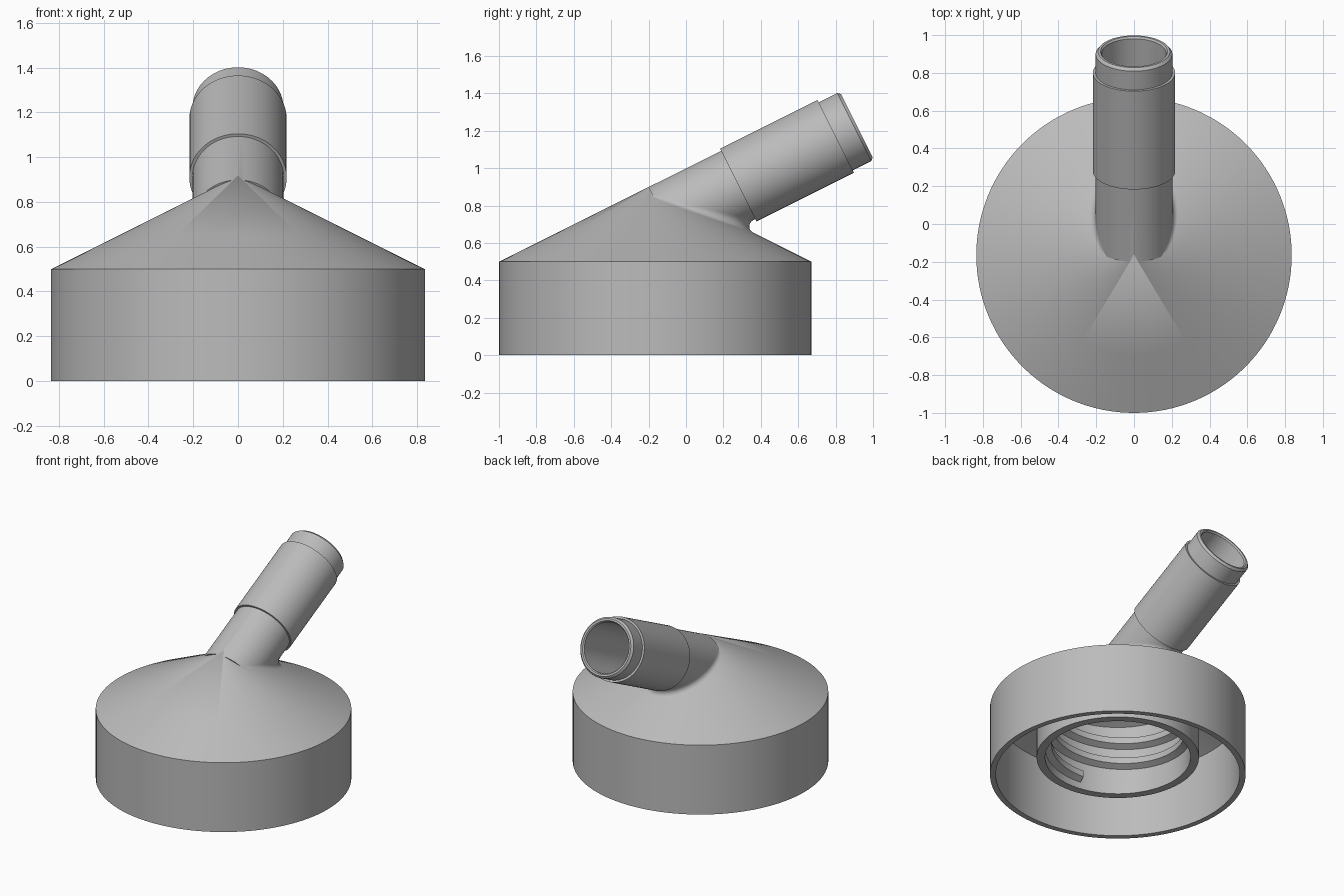
import bpy, bmesh, math
from mathutils import Matrix, Vector

if "Cube" in bpy.data.objects:
    bpy.data.objects.remove(bpy.data.objects["Cube"], do_unlink=True)

grey = bpy.data.materials.new("plain grey")
grey.use_nodes = True
grey.diffuse_color = (0.5, 0.5, 0.5, 1)
grey.node_tree.nodes["Principled BSDF"].inputs["Base Color"].default_value = grey.diffuse_color

STEPS = 128
AXIS_Y = -0.165                      # vertical axis of the cap
APEX = 0.9175                        # cone: z = APEX - r / 2
base = Matrix.Translation((0, AXIS_Y, 0))
spout = Matrix.Translation((0, 0.28, 0.91)) @ Matrix.Rotation(-math.atan2(2, 1), 4, "X")


def finish(bm, name):
    bmesh.ops.recalc_face_normals(bm, faces=bm.faces)
    mesh = bpy.data.meshes.new(name)
    bm.to_mesh(mesh)
    bm.free()
    mesh.materials.append(grey)
    obj = bpy.data.objects.new(name, mesh)
    bpy.context.collection.objects.link(obj)
    return obj


def lathe(name, profile, matrix, closed=False):
    """Turn an (r, z) profile around the local z axis."""
    bm = bmesh.new()
    verts = [bm.verts.new((r, 0, z)) for r, z in profile]
    edges = [bm.edges.new(pair) for pair in zip(verts, verts[1:])]
    if closed:
        edges.append(bm.edges.new((verts[-1], verts[0])))
    bmesh.ops.spin(bm, geom=verts + edges, axis=(0, 0, 1), cent=(0, 0, 0),
                   angle=math.tau, steps=STEPS)
    bmesh.ops.remove_doubles(bm, verts=bm.verts, dist=1e-5)
    bmesh.ops.transform(bm, matrix=matrix, verts=bm.verts)
    return finish(bm, name)


def activate(obj):
    bpy.ops.object.select_all(action="DESELECT")
    obj.select_set(True)
    bpy.context.view_layer.objects.active = obj


def combine(target, tool, operation):
    activate(target)
    mod = target.modifiers.new(operation, "BOOLEAN")
    mod.operation, mod.object, mod.solver = operation, tool, "EXACT"
    bpy.ops.object.modifier_apply(modifier=mod.name)
    bpy.data.objects.remove(tool, do_unlink=True)


def cone_z(r):
    return APEX - r / 2


# Outer skirt with its sloping shoulder
R, R_IN, SEAM = 0.835, 0.797, 0.53
skirt = lathe("outer_skirt", [
    (R, 0), (R, cone_z(R)), (SEAM, cone_z(SEAM)),
    (SEAM, cone_z(SEAM) - 0.045), (R_IN, cone_z(R_IN) - 0.045), (R_IN, 0)], base, True)

# Threaded collar, cone top and angled spout as one hollow body
body = lathe("collar_and_spout", [
    (0, 0.13), (SEAM, 0.13), (SEAM, cone_z(SEAM)), (0, APEX)], base)
NECK = 0.204
tube = lathe("spout_solid", [
    (0, -0.434), (NECK, -0.434), (NECK, 0), (0.2175, 0), (0.2175, 0.582),
    (0.203, 0.582), (0.203, 0.693), (0.19, 0.708), (0, 0.708)], spout)
cavity = lathe("cavity_cutter", [
    (0, 0.05), (0.475, 0.05), (0.475, cone_z(0.475) - 0.05), (0, APEX - 0.05)], base)
bore = lathe("bore_cutter", [
    (0, -0.4), (0.17, -0.4), (0.17, 0.698), (0.178, 0.709), (0.178, 0.8), (0, 0.8)], spout)
combine(body, tube, "UNION")
combine(body, cavity, "DIFFERENCE")
combine(body, bore, "DIFFERENCE")

# Internal screw thread, rising anticlockwise
bm = bmesh.new()
TURNS, PITCH, SEG = 2.4, 0.15, 80
section = [(0.48, -0.045), (0.432, -0.022), (0.432, 0.022), (0.48, 0.045)]
rings = []
for i in range(int(TURNS * SEG) + 1):
    a = math.radians(-99) + math.tau * i / SEG
    z = 0.22 + PITCH * i / SEG
    rings.append([bm.verts.new((r * math.cos(a), AXIS_Y + r * math.sin(a), z + dz))
                  for r, dz in section])
for p, q in zip(rings, rings[1:]):
    for k in range(4):
        n = (k + 1) % 4
        bm.faces.new((p[k], p[n], q[n], q[k]))
bm.faces.new(rings[0])
bm.faces.new(rings[-1])
thread = finish(bm, "inner_thread")

# Rounded fillet where the neck meets the cone
bm = bmesh.new()
FILLET, ARC = 0.0365, 8
turn = spout.to_3x3()
rows = []
for i in range(121):
    a = math.radians(-90 - 140 + 280 * i / 120) + math.pi
    radial = Vector((math.cos(a), math.sin(a), 0))

    def height(s):
        p = spout @ (radial * NECK + Vector((0, 0, s)))
        return p, p.z - cone_z(math.hypot(p.x, p.y - AXIS_Y))

    low, high = -0.434, 0.3
    for _ in range(40):
        mid = (low + high) / 2
        if height(mid)[1] > 0:
            high = mid
        else:
            low = mid
    p = height(low)[0]
    out = Vector((p.x, p.y - AXIS_Y, 0)).normalized()
    n_neck, n_cone = turn @ radial, (out + Vector((0, 0, 2))).normalized()
    if n_neck.angle(n_cone) < 0.35 or low < -0.42:
        rows.append(None)
        continue
    m = (n_neck + n_cone).normalized()
    centre = p + m * (FILLET / m.dot(n_neck))
    rows.append([bm.verts.new(centre - FILLET * n_neck.slerp(n_cone, k / ARC))
                 for k in range(ARC + 1)])
for p, q in zip(rows, rows[1:]):
    if p and q:
        for k in range(ARC):
            bm.faces.new((p[k], p[k + 1], q[k + 1], q[k]))
# Face the fillet outward, away from the cone
fillet = finish(bm, "neck_fillet")
if sum(f.normal.z * f.area for f in fillet.data.polygons) < 0:
    fillet.data.flip_normals()

for obj in (skirt, body, thread, fillet):
    activate(obj)
    bpy.ops.object.shade_smooth_by_angle(angle=math.radians(25))
